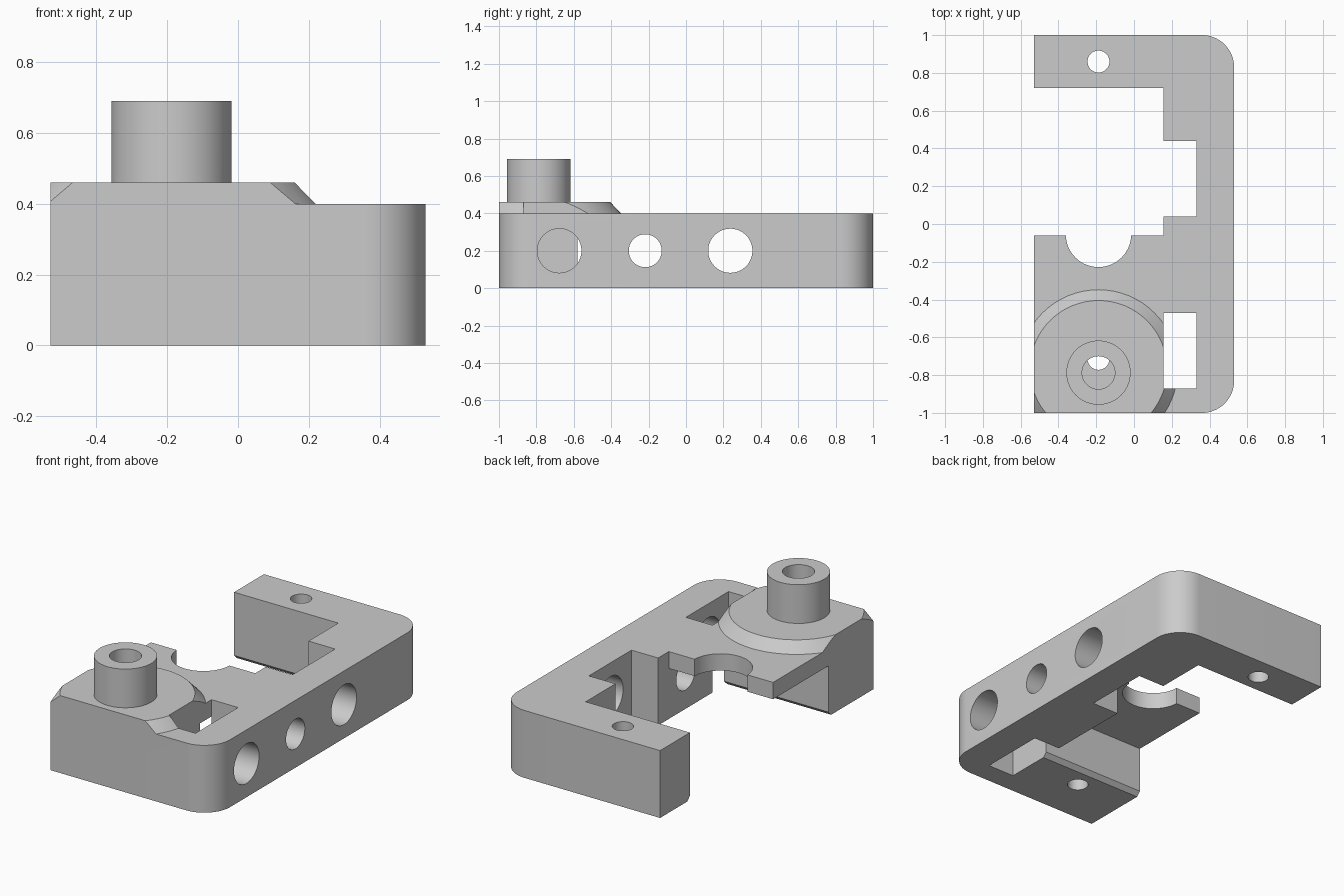
import bpy, bmesh
from math import sin, cos, pi
from mathutils import Vector

if "Cube" in bpy.data.objects:
    bpy.data.objects.remove(bpy.data.objects["Cube"], do_unlink=True)

grey = bpy.data.materials.new("plain grey")
grey.use_nodes = True
COLOUR = (0.6, 0.6, 0.6, 1)
grey.diffuse_color = COLOUR
grey.node_tree.nodes["Principled BSDF"].inputs["Base Color"].default_value = COLOUR

LEFT, FRONT, SIDE, TOP = -0.53, -1.0, 0.155, 0.40
AXIS_X = -0.188


def extrude(name, points, direction):
    """Solid made by sweeping a closed outline along a direction."""
    bm = bmesh.new()
    face = bm.faces.new([bm.verts.new(p) for p in points])
    swept = bmesh.ops.extrude_face_region(bm, geom=[face])["geom"]
    verts = [v for v in swept if isinstance(v, bmesh.types.BMVert)]
    bmesh.ops.translate(bm, verts=verts, vec=Vector(direction))
    bmesh.ops.recalc_face_normals(bm, faces=bm.faces)
    mesh = bpy.data.meshes.new(name)
    bm.to_mesh(mesh)
    bm.free()
    mesh.materials.append(grey)
    obj = bpy.data.objects.new(name, mesh)
    bpy.context.collection.objects.link(obj)
    return obj


def box(name, x0, x1, y0, y1, z0, z1):
    outline = [(x0, y0, z0), (x1, y0, z0), (x1, y1, z0), (x0, y1, z0)]
    return extrude(name, outline, (0, 0, z1 - z0))


def arc(x, y, r, start, end, steps):
    angles = [start + (end - start) * i / steps for i in range(steps + 1)]
    return [(x + r * cos(a), y + r * sin(a)) for a in angles]


def cylinder(name, x, y, r, z0, z1):
    ring = arc(x, y, r, 0, 2 * pi, 64)[:-1]
    return extrude(name, [(px, py, z0) for px, py in ring], (0, 0, z1 - z0))


def cross_hole(name, y, r, x0, x1):
    ring = arc(y, 0.2, r, 0, 2 * pi, 64)[:-1]
    return extrude(name, [(x0, py, pz) for py, pz in ring], (x1 - x0, 0, 0))


def combine(target, tool, operation):
    tool.hide_render = True
    mod = target.modifiers.new("combine", "BOOLEAN")
    mod.operation, mod.solver, mod.object = operation, "EXACT", tool
    bpy.context.view_layer.objects.active = target
    bpy.ops.object.modifier_apply(modifier=mod.name)
    bpy.data.objects.remove(tool, do_unlink=True)


# Main block with two rounded corners
R = 0.17
outline = [(LEFT, FRONT)] + arc(0.53 - R, FRONT + R, R, -pi / 2, 0, 16)
outline += arc(0.53 - R, 1 - R, R, 0, pi / 2, 16) + [(LEFT, 1)]
body = extrude("bracket_body", [(x, y, 0) for x, y in outline], (0, 0, TOP))

# Opening between the arms, leaving a thin shelf and chamfered lower edges
profile = [(-0.635, -0.03), (-0.58, 0.025), (-0.58, 0.3), (-0.06, 0.3),
           (-0.06, 0.5), (0.72, 0.5), (0.72, 0.025), (0.775, -0.03)]
opening = extrude("opening_cutter", [(-0.7, y, z) for y, z in profile],
                  (SIDE + 0.7, 0, 0))
combine(body, opening, "DIFFERENCE")

# Tapered pad, trimmed flush with the block
pad = cylinder("pad", AXIS_X, -0.768, 0.42, TOP, 0.46)
for v in pad.data.vertices:
    if v.co.z > 0.45:
        v.co.x = AXIS_X + (v.co.x - AXIS_X) * 0.363 / 0.42
        v.co.y = -0.768 + (v.co.y + 0.768) * 0.363 / 0.42
combine(pad, cylinder("pad_base", AXIS_X, -0.768, 0.42, 0.36, TOP), "UNION")
combine(pad, box("pad_trim", LEFT, 0.5, FRONT, 0, 0.2, 0.8), "INTERSECT")
combine(body, pad, "UNION")

# Hollow post
combine(body, cylinder("post", AXIS_X, -0.787, 0.17, 0.42, 0.69), "UNION")
combine(body, cylinder("post_bore", AXIS_X, -0.787, 0.087, 0.3, 0.8), "DIFFERENCE")

# Rectangular slots
for y0, y1 in ((-0.87, -0.47), (0.04, 0.44)):
    combine(body, box("slot_cutter", SIDE, 0.33, y0, y1, -0.1, 0.8), "DIFFERENCE")

# Half-round notch in the shelf and vertical screw holes
combine(body, cylinder("notch_cutter", AXIS_X, -0.055, 0.173, 0.2, 0.6), "DIFFERENCE")
combine(body, cylinder("front_screw", AXIS_X, -0.714, 0.058, -0.1, 0.32), "DIFFERENCE")
combine(body, cylinder("rear_screw", AXIS_X, 0.86, 0.058, -0.1, 0.6), "DIFFERENCE")

# Cross holes through the long side
for y, r, x0 in ((-0.677, 0.118, 0.25), (-0.218, 0.088, 0), (0.237, 0.118, 0.25)):
    combine(body, cross_hole("side_hole", y, r, x0, 0.7), "DIFFERENCE")

bpy.ops.object.select_all(action="DESELECT")
body.select_set(True)
bpy.context.view_layer.objects.active = body
bpy.ops.object.shade_smooth_by_angle(angle=pi / 6)
